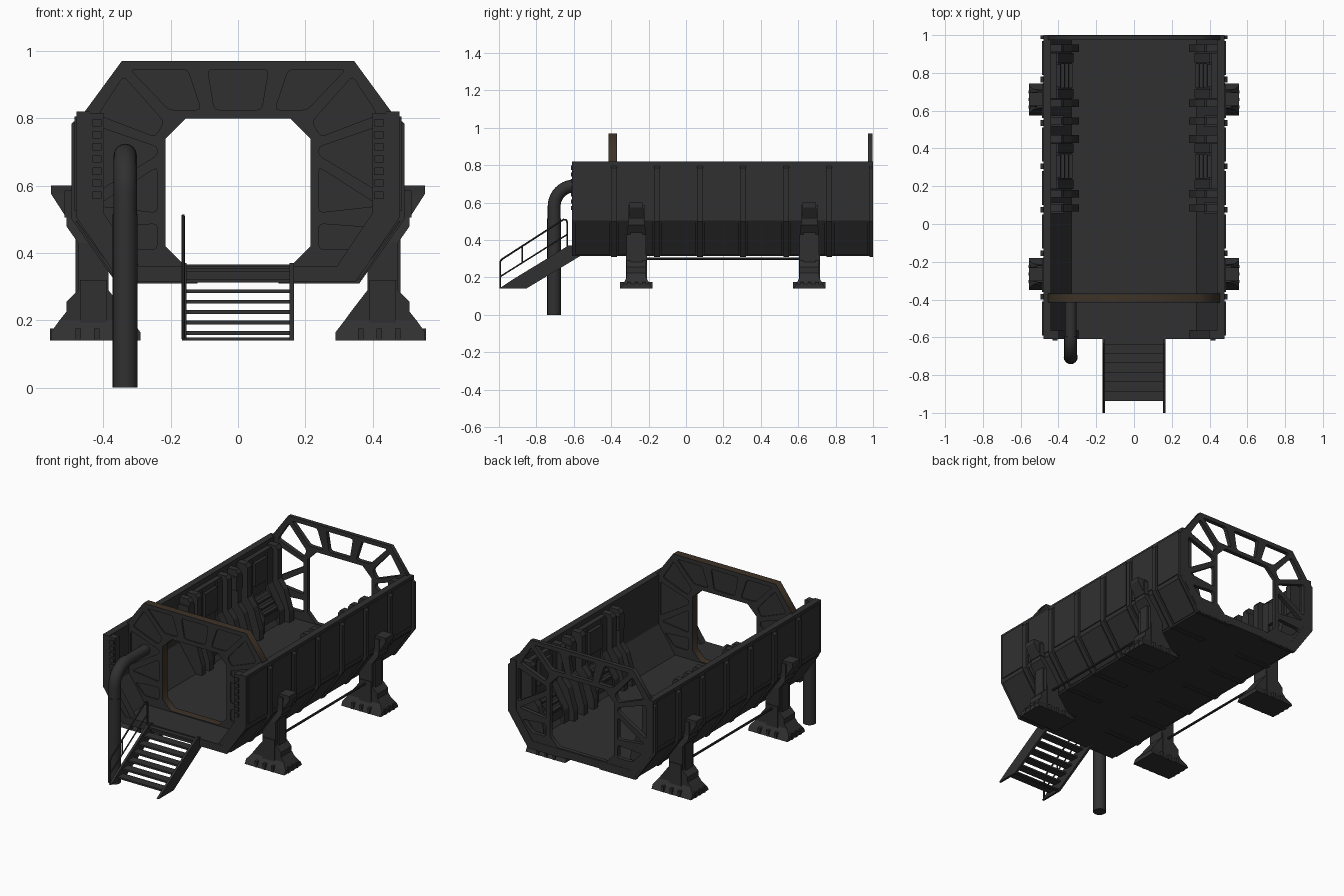
import bpy, bmesh, math
from mathutils import Vector, Matrix

if "Cube" in bpy.data.objects:
    bpy.data.objects.remove(bpy.data.objects["Cube"])


def material(name, rgb):
    m = bpy.data.materials.new(name)
    m.diffuse_color = (*rgb, 1)
    m.use_nodes = True
    m.node_tree.nodes["Principled BSDF"].inputs["Base Color"].default_value = m.diffuse_color
    return m


GREY = material("charcoal_metal", (0.03, 0.03, 0.03))
BROWN = material("brown_edge", (0.05, 0.032, 0.018))


class Part:
    """Collects simple solids into one object."""

    def __init__(self):
        self.bm = bmesh.new()

    def loft(self, rings):
        rows = [[self.bm.verts.new(p) for p in r] for r in rings]
        n = len(rows[0])
        for a, b in zip(rows, rows[1:]):
            for i in range(n):
                self.bm.faces.new((a[i], a[(i + 1) % n], b[(i + 1) % n], b[i]))
        self.bm.faces.new(rows[0][::-1])
        self.bm.faces.new(rows[-1])

    def box(self, x0, x1, y0, y1, z0, z1):
        self.loft([[(x0, y0, z), (x1, y0, z), (x1, y1, z), (x0, y1, z)] for z in (z0, z1)])

    def prism(self, profile, a, b, axis="y"):
        if axis == "y":
            self.loft([[(u, t, v) for u, v in profile] for t in (a, b)])
        else:
            self.loft([[(t, u, v) for u, v in profile] for t in (a, b)])

    def done(self, name, mirror=False):
        bmesh.ops.recalc_face_normals(self.bm, faces=self.bm.faces)
        me = bpy.data.meshes.new(name)
        self.bm.to_mesh(me)
        me.materials.append(GREY)
        ob = bpy.data.objects.new(name, me)
        bpy.context.collection.objects.link(ob)
        if mirror:
            ob.modifiers.new("mirror", "MIRROR")
        return ob


def curve_object(name, loops, dims, cyclic):
    cu = bpy.data.curves.new(name, "CURVE")
    cu.dimensions = dims
    for pts in loops:
        s = cu.splines.new("POLY")
        s.points.add(len(pts) - 1)
        for p, c in zip(s.points, pts):
            p.co = (*c, 1) if len(c) == 3 else (*c, 0, 1)
        s.use_cyclic_u = cyclic
    ob = bpy.data.objects.new(name, cu)
    bpy.context.collection.objects.link(ob)
    return ob


def to_mesh(ob):
    bpy.ops.object.select_all(action="DESELECT")
    ob.select_set(True)
    bpy.context.view_layer.objects.active = ob
    bpy.ops.object.convert(target="MESH")
    ob = bpy.context.view_layer.objects.active
    ob.data.materials.clear()
    ob.data.materials.append(GREY)
    return ob


def tube(name, pts, r, res=4):
    ob = curve_object(name, [pts], "3D", False)
    ob.data.bevel_depth, ob.data.bevel_resolution = r, res
    ob.data.use_fill_caps = True
    ob = to_mesh(ob)
    bpy.ops.object.shade_smooth_by_angle()
    return ob


def plate(name, loops, y0, y1):
    """Upright plate; the first loop is its outline, the others are holes."""
    ob = curve_object(name, loops, "2D", True)
    ob.data.fill_mode = "BOTH"
    ob.data.extrude = (y1 - y0) / 2
    ob = to_mesh(ob)
    ob.data.transform(Matrix.Translation((0, (y0 + y1) / 2, 0)) @ Matrix.Rotation(math.pi / 2, 4, "X"))
    return ob


def rounded(poly, r=0.014):
    out, n = [], len(poly)
    for i in range(n):
        p, a, b = (Vector(poly[k % n]) for k in (i, i - 1, i + 1))
        pa = p + (a - p).normalized() * min(r, (a - p).length * 0.4)
        pb = p + (b - p).normalized() * min(r, (b - p).length * 0.4)
        out += [tuple(pa), tuple(p * 0.5 + (pa + pb) * 0.25), tuple(pb)]
    return out


def both(half):
    return half + [(-x, z) for x, z in reversed(half)]


# Open-topped hull shell
hull = Part()
hull.prism(both([(0.35, 0.315), (0.48, 0.505), (0.48, 0.82), (0.44, 0.82), (0.44, 0.52), (0.33, 0.36)]), -0.61, 1.0)
hull.done("hull_shell")

# Outer ribs that wrap the side, slope and underside, with raised panels between
ribs, panels = Part(), Part()
rib = [(0.475, 0.8), (0.494, 0.785), (0.494, 0.5), (0.36, 0.309), (0.12, 0.309), (0.12, 0.325), (0.35, 0.325), (0.475, 0.51)]
for i in range(7):
    y = -0.385 + 0.23 * i
    ribs.prism(rib, y - 0.015, min(y + 0.015, 0.999))
    panels.box(0.475, 0.486, max(y - 0.205, -0.605), y - 0.025, 0.525, 0.805)
    panels.prism([(0.478, 0.495), (0.483, 0.495), (0.363, 0.32), (0.355, 0.325)], max(y - 0.205, -0.605), y - 0.025)
ribs.done("hull_ribs", True)
panels.done("hull_side_panels", True)

# Entrance columns with notched trim
col = Part()
col.prism([(0.445, 0.815), (0.4, 0.815), (0.4, 0.52), (0.29, 0.355), (0.335, 0.355), (0.445, 0.52)], -0.608, -0.565)
for i in range(7):
    col.box(0.405, 0.432, -0.616, -0.6, 0.56 + 0.036 * i, 0.582 + 0.036 * i)
col.done("entrance_columns", True)

# Bulkhead patterns: octagon outline, doorway and ring of pockets
outline = both([(0.335, 0.335), (0.455, 0.51), (0.455, 0.82), (0.345, 0.97)])
door = both([(0.16, 0.365), (0.215, 0.42), (0.215, 0.74), (0.155, 0.8)])
side_cells = [
    [(0.15, 0.945), (0.32, 0.945), (0.205, 0.825), (0.11, 0.825)],
    [(0.34, 0.925), (0.415, 0.81), (0.245, 0.745), (0.22, 0.79)],
    [(0.43, 0.78), (0.43, 0.575), (0.24, 0.69), (0.24, 0.715)],
    [(0.42, 0.54), (0.24, 0.52), (0.24, 0.655)],
    [(0.40, 0.475), (0.335, 0.41), (0.24, 0.41), (0.24, 0.487)],
]
cells = [[(-0.09, 0.945), (0.09, 0.945), (0.07, 0.825), (-0.07, 0.825)]]
for c in side_cells:
    cells += [c, [(-x, z) for x, z in c]]
cells = [rounded(c) for c in cells]

# Front bulkhead: solid core with brown rims, pocketed skins on both faces
core = plate("front_bulkhead_core", [outline, door], -0.408, -0.375)
core.data.materials.append(BROWN)
for f in core.data.polygons:
    f.material_index = int(abs(f.normal.y) < 0.5)
plate("front_bulkhead_skin", [outline, door] + cells, -0.415, -0.408)
plate("front_bulkhead_back_skin", [outline, door] + cells, -0.375, -0.368)

# Rear frame: the same pattern as an open truss
plate("rear_frame", [outline, door] + cells, 0.973, 0.998)

# Interior equipment bays along both walls
bays = Part()
post = [(0.445, 0.8), (0.385, 0.8), (0.37, 0.78), (0.37, 0.6), (0.33, 0.55), (0.29, 0.42), (0.29, 0.355), (0.335, 0.355), (0.445, 0.52)]
slim = [(0.445, 0.78), (0.4, 0.78), (0.4, 0.58), (0.32, 0.44), (0.32, 0.355), (0.335, 0.355), (0.445, 0.52)]
for yc in (0.785, 0.305):
    for s in (-1, 1):
        bays.prism(post, yc + s * 0.145 - 0.02, yc + s * 0.145 + 0.02)
        bays.prism(slim, yc + s * 0.095 - 0.025, yc + s * 0.095 + 0.025)
    bays.box(0.41, 0.445, yc - 0.12, yc + 0.12, 0.53, 0.79)
    bays.box(0.39, 0.42, yc - 0.06, yc + 0.06, 0.62, 0.76)
    bays.prism([(0.445, 0.55), (0.4, 0.55), (0.33, 0.45), (0.33, 0.4), (0.445, 0.53)], yc - 0.08, yc + 0.08)
    for k in range(3):
        z = 0.46 + 0.03 * k
        bays.box(0.325 + 0.021 * k, 0.36 + 0.021 * k, yc - 0.065, yc + 0.065, z, z + 0.012)
for y in (0.545, 0.085):
    bays.prism(post, y - 0.018, y + 0.018)
    bays.box(0.37, 0.445, y - 0.03, y + 0.03, 0.68, 0.76)
bays.done("interior_equipment_bays", True)

# Legs lofted from flared foot to upper bracket
legs = Part()
sections = [(0.14, 0.29, 0.555, 0.085), (0.165, 0.29, 0.555, 0.072), (0.2, 0.317, 0.53, 0.052),
            (0.225, 0.335, 0.51, 0.052), (0.255, 0.358, 0.51, 0.052), (0.29, 0.385, 0.475, 0.052),
            (0.43, 0.385, 0.475, 0.052), (0.48, 0.42, 0.51, 0.046), (0.505, 0.445, 0.51, 0.041),
            (0.575, 0.465, 0.555, 0.036), (0.6, 0.47, 0.555, 0.036)]
for yc in (-0.265, 0.66):
    legs.loft([[(a, yc - h, z), (b, yc - h, z), (b, yc + h, z), (a, yc + h, z)] for z, a, b, h in sections])
    legs.box(0.39, 0.47, yc - 0.057, yc + 0.057, 0.19, 0.32)
    legs.box(0.47, 0.483, yc - 0.033, yc + 0.033, 0.24, 0.46)
    legs.box(0.47, 0.515, yc - 0.045, yc + 0.045, 0.505, 0.585)
    for x in (0.365, 0.42, 0.475):
        legs.box(x - 0.008, x + 0.008, yc - 0.087, yc + 0.087, 0.14, 0.175)
    for y in (-0.04, 0, 0.04):
        legs.box(0.54, 0.559, yc + y - 0.008, yc + y + 0.008, 0.14, 0.175)
legs.done("support_legs", True)

# Tie rods between the legs
for side, s in (("left", -1), ("right", 1)):
    tube(side + "_tie_rod", [(s * 0.43, -0.25, 0.3), (s * 0.43, 0.65, 0.3)], 0.007, 2)

# Entry stairs
stairs = Part()
stringer = [(-1.0, 0.14), (-0.855, 0.14), (-0.565, 0.315), (-0.565, 0.345), (-0.61, 0.37), (-0.63, 0.37), (-0.93, 0.187)]
for s in (-1, 1):
    stairs.prism(stringer, s * 0.153, s * 0.167, "x")
for i in range(7):
    y, z = -0.91 + 0.05 * i, 0.163 + 0.031 * i
    stairs.box(-0.155, 0.155, y - 0.027, y + 0.025, z - 0.006, z + 0.005)
stairs.box(-0.155, 0.155, -0.87, -0.85, 0.14, 0.149)
stairs.done("entry_stairs")

# Handrail on the left side of the stairs
X = -0.163
tube("handrail_loop", [(X, -0.993, 0.145), (X, -0.993, 0.285), (X, -0.985, 0.297), (X, -0.655, 0.51),
                       (X, -0.64, 0.507), (X, -0.635, 0.495), (X, -0.635, 0.35)], 0.005, 2)
tube("handrail_mid_bar", [(X, -0.993, 0.205), (X, -0.635, 0.43)], 0.004, 2)
tube("handrail_post", [(X, -0.875, 0.275), (X, -0.875, 0.366)], 0.004, 2)

# Drain pipe: lower sleeve, bend, and run into the bulkhead
P = -0.335
bend = [(P, -0.595 - 0.11 * math.cos(t * math.pi / 20), 0.58 + 0.11 * math.sin(t * math.pi / 20)) for t in range(11)]
tube("pipe_lower", [(P, -0.705, 0), (P, -0.705, 0.515)], 0.037, 6)
tube("pipe_bend", [(P, -0.705, 0.5)] + bend, 0.0345, 6)
tube("pipe_upper_run", [(P, -0.6, 0.69), (P, -0.41, 0.69)], 0.031, 6)
